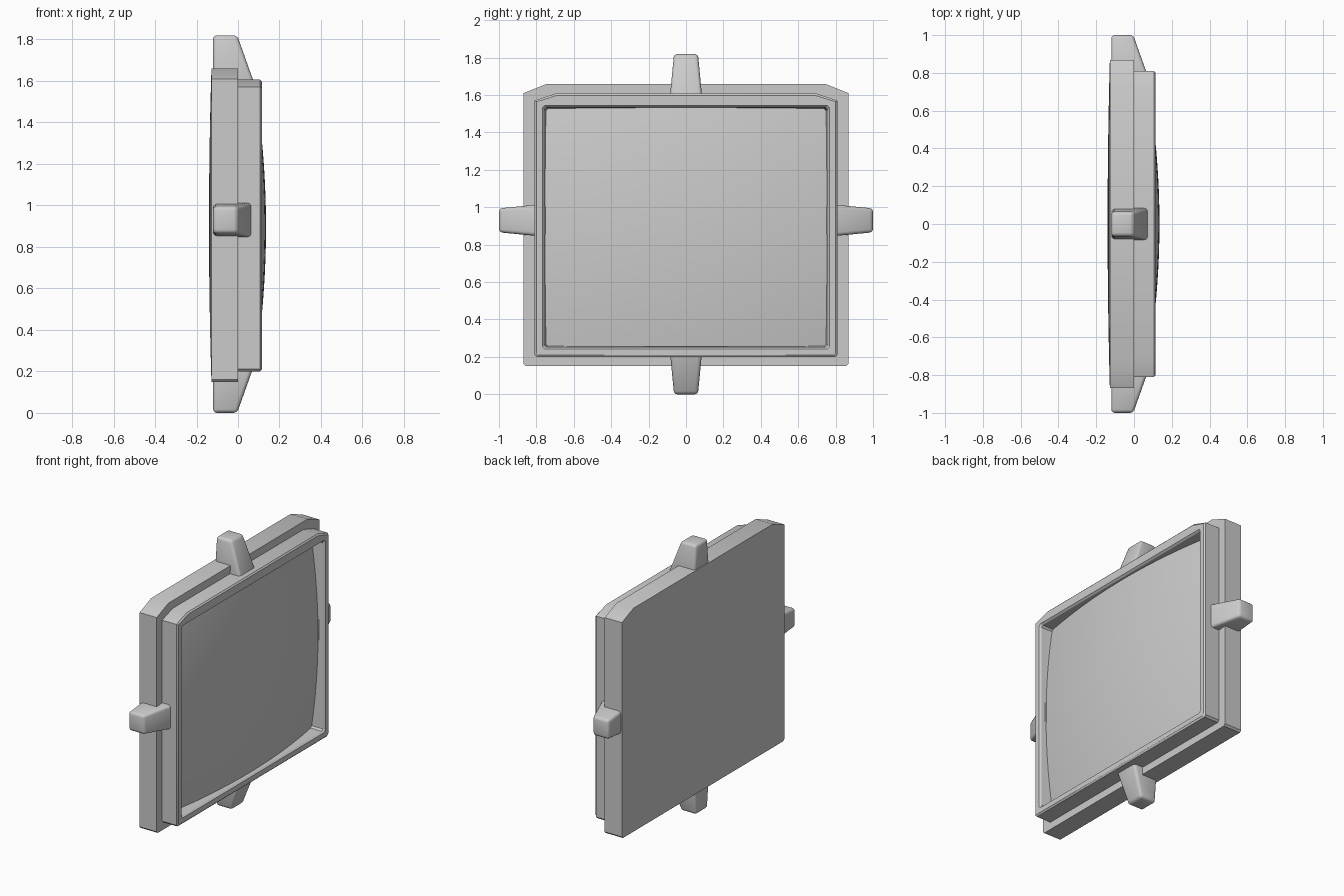
import bpy, bmesh
from mathutils import Vector

if "Cube" in bpy.data.objects:
    bpy.data.objects.remove(bpy.data.objects["Cube"])


def finish(name, bm, angle=0.5):
    bmesh.ops.recalc_face_normals(bm, faces=bm.faces[:])
    mesh = bpy.data.meshes.new(name)
    bm.to_mesh(mesh)
    bm.free()
    ob = bpy.data.objects.new(name, mesh)
    bpy.context.collection.objects.link(ob)
    bpy.ops.object.select_all(action='DESELECT')
    ob.select_set(True)
    bpy.context.view_layer.objects.active = ob
    bpy.ops.object.shade_smooth_by_angle(angle=angle)
    return ob


def outline(x, w, z0, z1, low, cut_y, cut_z):
    """Eight-sided rectangle: small cuts at the bottom, larger cuts on top."""
    half = [(w - low, z0), (w, z0 + low), (w, z1 - cut_z), (w - cut_y, z1)]
    pts = half + [(-y, z) for y, z in reversed(half)]
    return [Vector((x, y, z)) for y, z in pts]


def loft(rings, closed=False):
    """Skin a list of rings, capped at the ends or closed into a loop."""
    bm = bmesh.new()
    vs = [[bm.verts.new(p) for p in r] for r in rings]
    n = len(vs[0])
    pairs = list(zip(vs, vs[1:])) + ([(vs[-1], vs[0])] if closed else [])
    for a, b in pairs:
        for i in range(n):
            j = (i + 1) % n
            bm.faces.new((a[i], a[j], b[j], b[i]))
    if not closed:
        bm.faces.new(vs[0])
        bm.faces.new(vs[-1])
    return bm


# Back plate with a very shallow domed rear
rings = [outline(0.0, 0.868, 0.15, 1.66, 0.012, 0.125, 0.05)]
centre = Vector((0, 0, 0.905))
for s in (1, 0.9, 0.75, 0.6, 0.4, 0.2):
    ring = []
    for p in rings[0]:
        q = centre + (p - centre) * s
        q.x = -0.128 - 0.012 * (1 - s * s)
        ring.append(q)
    rings.append(ring)
finish("back_plate", loft(rings))

# Front frame: bevelled outer rim, stepped inner lip
frame = [
    outline(0.0, 0.81, 0.20, 1.607, 0.012, 0.11, 0.037),
    outline(0.106, 0.81, 0.20, 1.607, 0.012, 0.11, 0.037),
    outline(0.115, 0.80, 0.21, 1.598, 0.012, 0.11, 0.034),
    outline(0.115, 0.768, 0.243, 1.543, 0.012, 0.012, 0.012),
    outline(0.103, 0.758, 0.252, 1.534, 0.012, 0.012, 0.012),
    outline(0.0, 0.745, 0.26, 1.525, 0.010, 0.010, 0.010),
]
finish("front_frame", loft(frame, closed=True))

# Domed screen panel set inside the frame
bm = bmesh.new()
bmesh.ops.create_grid(bm, x_segments=24, y_segments=24, size=1)
for v in bm.verts:
    y, z = v.co.x * 0.755, v.co.y * 0.64
    v.co = (0.135 - (y * y + z * z) / 8.8, y, z + 0.895)
ob = finish("screen", bm)
if ob.data.polygons[0].normal.x < 0:
    ob.data.flip_normals()


# Tapered mounting pegs on the four sides
def peg(name, origin, out, side):
    out, side = Vector(out), Vector(side)

    def section(d, w, x1):
        base = Vector(origin) + out * d
        return [base + side * s + Vector((x, 0, 0))
                for x, s in ((-0.12, -w), (x1, -w), (x1, w), (-0.12, w))]

    bm = loft([section(-0.25, 0.088, 0.085), section(0, 0.064, -0.004)])
    bmesh.ops.bevel(bm, geom=bm.edges[:], offset=0.018, segments=3,
                    profile=0.5, affect='EDGES')
    finish(name, bm)


peg("top_peg", (0, 0, 1.82), (0, 0, 1), (0, 1, 0))
peg("bottom_peg", (0, 0, 0), (0, 0, -1), (0, 1, 0))
for name, s in (("left_peg", -1), ("right_peg", 1)):
    peg(name, (0, s, 0.93), (0, s, 0), (0, 0, 1))
